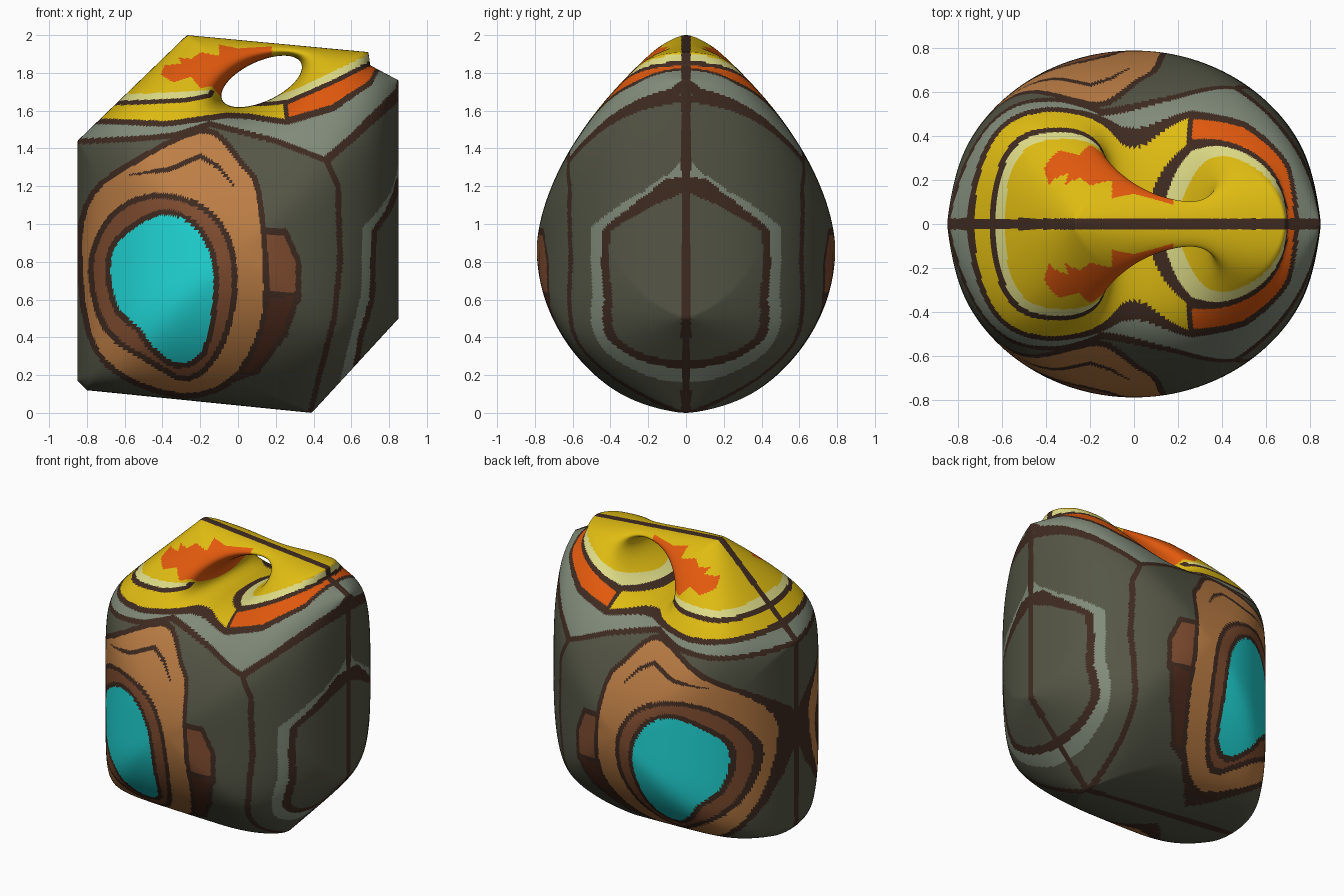
import bpy
import math
from mathutils import Vector

cube = bpy.data.objects.get("Cube")
if cube:
    bpy.data.objects.remove(cube, do_unlink=True)

# Flat colours
PALETTE = {
    "outline": (.05, .024, .015), "dark_grey": (.09, .093, .061),
    "light_grey": (.22, .26, .195), "tan": (.51, .21, .06),
    "brown": (.22, .075, .03), "dark_brown": (.08, .025, .013),
    "yellow": (.74, .5, .006), "pale_yellow": (.73, .71, .24),
    "orange": (.76, .1, .004), "cyan": (.015, .69, .69),
}
NAMES = list(PALETTE)


def make_material(name, rgb):
    mat = bpy.data.materials.new(name)
    mat.use_nodes = True
    mat.diffuse_color = (*rgb, 1)
    shader = next(n for n in mat.node_tree.nodes if n.type == "BSDF_PRINCIPLED")
    shader.inputs["Base Color"].default_value = (*rgb, 1)
    shader.inputs["Roughness"].default_value = .7
    return mat


# Silhouette of the body, counterclockwise, and the hole through its top
OUTER = [Vector(p) for p in [(-.85, .17), (-.8, .12), (.39, 0), (.85, .5), (.85, 1.76),
                             (.7, 1.84), (.69, 1.91), (-.27, 2), (-.85, 1.44)]]
# Rounding width of the rim along each silhouette edge
ROUNDING = [.025, .025, .085, .025, .05, .05, .025, .05, .025]
HOLE = Vector((.125, 1.755))
HOLE_LONG, HOLE_SHORT, HOLE_TILT = .23, .105, math.radians(25)
AROUND, ACROSS = 540, 136
HALF_DEPTH, HALF_WIDTH = .79, .855

edges = list(zip(OUTER, OUTER[1:] + OUTER[:1]))


def rim_points(count):
    """Evenly spaced points along the silhouette."""
    step = sum((b - a).length for a, b in edges) / count
    points, carry = [], 0
    for a, b in edges:
        length = (b - a).length
        while carry < length and len(points) < count:
            points.append(a.lerp(b, carry / length))
            carry += step
        carry -= length
    return points


def hole_radius(direction):
    angle = math.atan2(direction.y, direction.x) - HOLE_TILT
    return 1 / math.hypot(math.cos(angle) / HOLE_LONG, math.sin(angle) / HOLE_SHORT)


def segment_distance(x, z, segment):
    ax, az, bx, bz = segment
    dx, dz = bx - ax, bz - az
    u = ((x - ax) * dx + (z - az) * dz) / (dx * dx + dz * dz + 1e-9)
    u = min(max(u, 0), 1)
    return math.hypot(ax + u * dx - x, az + u * dz - z)


RIM = [((*a, *b), width) for (a, b), width in zip(edges, ROUNDING)]


def half_depth(p, from_hole):
    """Elliptical plan, egg-shaped side, blunt rim, pinched around the hole."""
    plan = math.sqrt(1 - (p.x / HALF_WIDTH) ** 2)
    rise = p.y - .87
    side = (1 - (rise / 1.17) ** 1.7) ** .85 if rise > 0 else (1 - (rise / .895) ** 2) ** .6
    body = HALF_DEPTH * (1 - ((1 - plan) ** 3 + (1 - side) ** 3) ** (1 / 3))
    rim = min(segment_distance(p.x, p.y, s) / width for s, width in RIM)
    blunt = math.sqrt(1 - math.exp(-rim))
    pinch = math.sqrt(1 - math.exp(-from_hole / .055))
    return max(body, .04) * blunt * pinch


# Painted regions, later ones on top
REGIONS = []


def catmull(points, cuts=3):
    result, n = [], len(points)
    for i in range(n):
        a, b, c, d = (Vector(points[(i + k) % n]) for k in (-1, 0, 1, 2))
        for k in range(cuts):
            u = k / cuts
            result.append(b + (c - a) * u / 2 + (a * 2 - b * 5 + c * 4 - d) * u * u / 2
                          + (b * 3 - a - c * 3 + d) * u ** 3 / 2)
    return result


def region(color, points, line=.015, soft=False):
    pts = catmull(points) if soft else [Vector(p) for p in points]
    xs, zs = [p.x for p in pts], [p.y for p in pts]
    box = (min(xs) - line, max(xs) + line, min(zs) - line, max(zs) + line)
    segments = [(*a, *b) for a, b in zip(pts, pts[1:] + pts[:1])]
    REGIONS.append((NAMES.index(color), segments, line, box))


def color_at(x, z):
    for color, segments, line, box in reversed(REGIONS):
        if not (box[0] <= x <= box[1] and box[2] <= z <= box[3]):
            continue
        if line and any(segment_distance(x, z, s) < line for s in segments):
            return NAMES.index("outline")
        crossings = sum((az > z) != (bz > z) and x < ax + (bx - ax) * (z - az) / (bz - az)
                        for ax, az, bx, bz in segments)
        if crossings % 2:
            return color
    return NAMES.index("dark_grey")


# Nested panels on the left end
region("dark_grey", [(.47, 1.33), (.53, 1.2), (.54, .8), (.51, .5), (.43, .2), (.36, -.1),
                     (1, -.1), (1, 1.8)])
region("light_grey", [(1, 1.42), (.85, 1.35), (.84, 1.27), (.81, 1.17), (.75, 1.08), (.66, .98),
                      (.65, .62), (.57, .3), (.5, 0), (1, 0)], 0)
region("dark_grey", [(1, 1.3), (.85, 1.23), (.83, 1.15), (.79, 1.06), (.72, .96), (.71, .6),
                     (.65, .4), (.6, .1), (1, 0)])
# Shoulder band
region("light_grey", [(-1, 1.43), (-.55, 1.45), (-.33, 1.47), (-.15, 1.53), (.2, 1.44),
                      (.46, 1.34), (.6, 1.46), (.85, 1.71), (1, 3), (-1, 3)])
# Rings around the side window
region("brown", [(0, 1), (.13, .96), (.25, .96), (.32, .8), (.32, .6), (.1, .6)])
region("dark_brown", [(.1, .62), (.32, .63), (.25, .42), (.1, .22), (-.05, .17)])
region("tan", [(-.84, .9), (-.77, 1.16), (-.58, 1.31), (-.28, 1.47), (-.12, 1.48), (.02, 1.32),
               (.11, 1.17), (.15, .65), (.1, .38), (-.05, .16), (-.3, .09), (-.62, .2),
               (-.79, .42)], soft=True)
region("outline", [(-.57, 1.26), (-.36, 1.3), (-.2, 1.37), (-.1, 1.31), (-.02, 1.2),
                   (-.1, 1.29), (-.2, 1.35), (-.36, 1.28)], .004)
region("brown", [(-.78, .75), (-.72, .97), (-.58, 1.11), (-.38, 1.15), (-.15, 1.06), (-.03, .85),
                 (-.03, .55), (-.12, .3), (-.27, .18), (-.46, .27), (-.7, .44)], soft=True)
region("cyan", [(-.69, .75), (-.64, .92), (-.42, 1.06), (-.24, 1.01), (-.13, .83), (-.12, .6),
                (-.18, .32), (-.32, .25), (-.46, .34), (-.53, .44), (-.64, .54)], soft=True)
# Bright top with pale bands and flames
region("yellow", [(-1, 1.55), (-.6, 1.54), (-.38, 1.53), (-.2, 1.555), (-.06, 1.575), (.06, 1.57),
                  (.15, 1.555), (.26, 1.54), (.5, 1.61), (.7, 1.75), (.74, 1.83), (.74, 3),
                  (-1, 3)])
region("pale_yellow", [(-1, 1.63), (-.5, 1.645), (-.28, 1.655), (-.15, 1.68), (-.13, 1.72),
                       (-.2, 3), (-1, 3)], .012)
region("pale_yellow", [(.08, 1.634), (.14, 1.635), (.2, 1.64), (.27, 1.65), (.5, 1.75),
                       (.8, 1.9), (.8, 3), (.1, 3)], .01)
region("orange", [(.26, 1.55), (.25, 1.64), (.5, 1.75), (.74, 1.87), (.74, 1.82), (.7, 1.75),
                  (.5, 1.62)], .012)
region("yellow", [(-1, 1.69), (-.5, 1.69), (-.3, 1.7), (-.14, 1.71), (0, 1.64), (.1, 1.643),
                  (.2, 1.675), (.32, 1.72), (.8, 1.95), (.8, 3), (-1, 3)], 0)
region("orange", [(-.39, 1.84), (-.41, 1.79), (-.34, 1.75), (-.25, 1.78), (-.2, 1.72),
                  (-.14, 1.73), (-.08, 1.66), (.05, 1.82), (.18, 1.89), (.18, 1.94), (0, 1.93),
                  (-.1, 1.95), (-.1, 1.89), (-.2, 1.91), (-.25, 1.87), (-.32, 1.89),
                  (-.3, 1.85)], 0)

# Front and back sheets spanning hole to rim, sharing both borders
verts, front, back = [], {}, {}
for i, rim in enumerate(rim_points(AROUND)):
    ray = rim - HOLE
    start = HOLE + ray.normalized() * hole_radius(ray)
    span = (rim - start).length
    for j in range(ACROSS + 1):
        t = (1 - math.cos(math.pi * j / ACROSS)) / 2
        p = start.lerp(rim, t)
        border = j in (0, ACROSS)
        h = 0 if border else half_depth(p, t * span)
        front[i, j] = back[i, j] = len(verts)
        verts.append((p.x, -h, p.y))
        if not border:
            back[i, j] = len(verts)
            verts.append((p.x, h, p.y))

faces, colors = [], []
for i in range(AROUND):
    n = (i + 1) % AROUND
    for j in range(ACROSS):
        ring = [(i, j), (i, j + 1), (n, j + 1), (n, j)]
        corners = [verts[front[k]] for k in ring]
        x, y, z = (sum(c[a] for c in corners) / 4 for a in range(3))
        # Dark seam along the rim
        seam = j > ACROSS * .6 and -y < .025
        color = NAMES.index("outline") if seam else color_at(x, z)
        faces += [[front[k] for k in ring], [back[k] for k in reversed(ring)]]
        colors += [color, color]

mesh = bpy.data.meshes.new("painted_body")
mesh.from_pydata(verts, [], faces)
for name, rgb in PALETTE.items():
    mesh.materials.append(make_material(name, rgb))
mesh.polygons.foreach_set("material_index", colors)
mesh.polygons.foreach_set("use_smooth", [True] * len(faces))
mesh.update()
body = bpy.data.objects.new("painted_body", mesh)
bpy.context.collection.objects.link(body)
